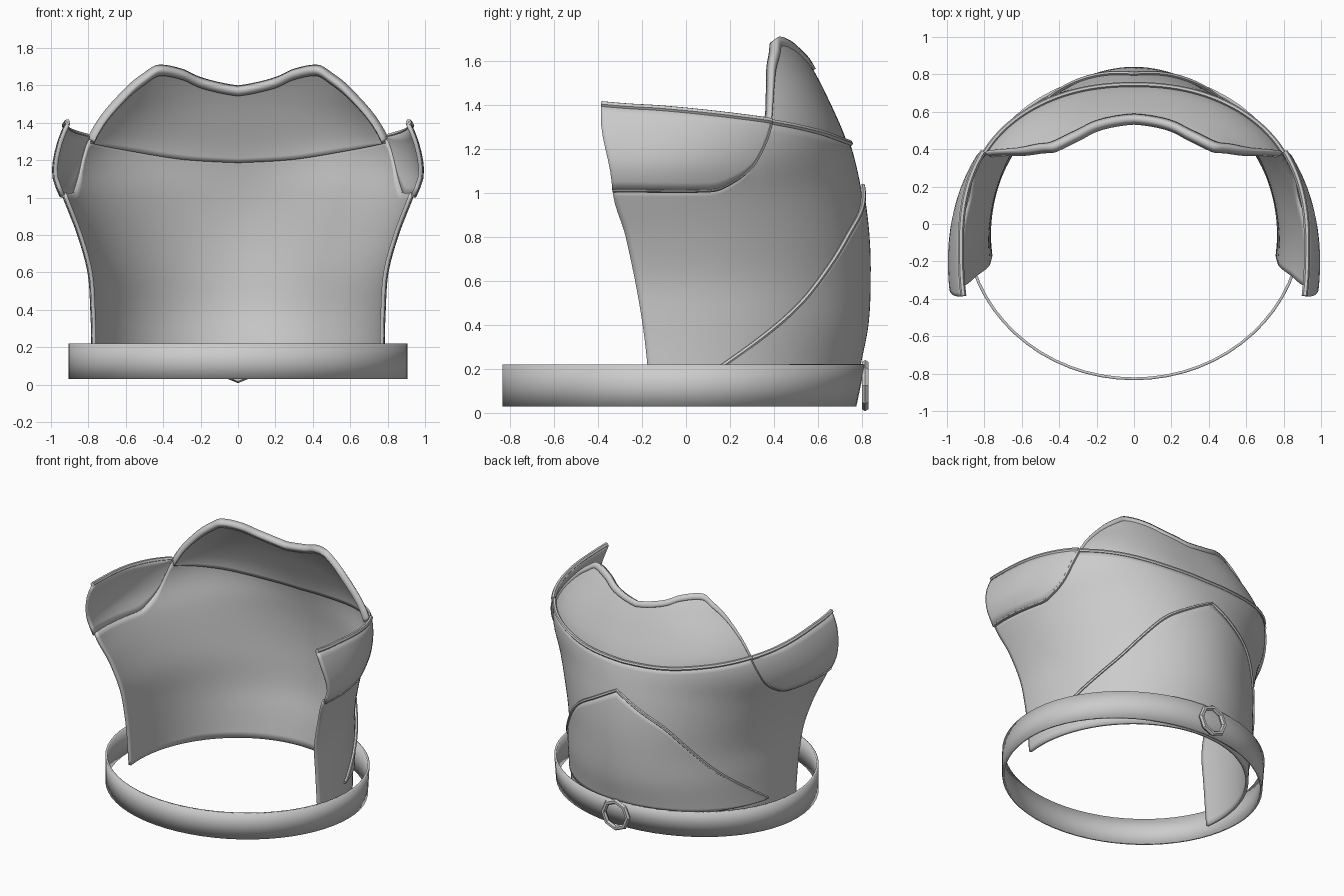
import bpy, math
from mathutils import Vector

if "Cube" in bpy.data.objects:
    bpy.data.objects.remove(bpy.data.objects["Cube"])

steel = bpy.data.materials.new("grey steel")
steel.use_nodes = True
GREY = (0.6, 0.6, 0.6, 1)
steel.diffuse_color = GREY
steel.node_tree.nodes["Principled BSDF"].inputs["Base Color"].default_value = GREY

HALF = math.pi / 2
EDGE = -0.135       # angle of the open edges
SHOULDER = 0.617    # angle where the armhole meets the chest line


def curve(*pts):
    """Smooth function through the given points."""
    n = len(pts)
    tan = []
    for i in range(n):
        a, b = pts[max(i - 1, 0)], pts[min(i + 1, n - 1)]
        tan.append((b[1] - a[1]) / (b[0] - a[0]))

    def f(x):
        x = min(max(x, pts[0][0]), pts[-1][0])
        i = next(k for k in range(n - 1) if x <= pts[k + 1][0])
        (x0, y0), (x1, y1) = pts[i], pts[i + 1]
        h = x1 - x0
        u = (x - x0) / h
        w = u * u * (3 - 2 * u)
        return (y0 * (1 - w) + y1 * w + h * u * (1 - u) ** 2 * tan[i]
                - h * u * u * (1 - u) * tan[i + 1])
    return f


# Body cross-section by height: half width, chest depth, centre, squareness
width = curve((0.03, 0.785), (0.22, 0.785), (0.4, 0.79), (0.6, 0.805), (0.8, 0.86), (1.0, 0.937),
              (1.12, 0.98), (1.27, 0.96), (1.4, 0.91), (1.47, 0.87), (1.58, 0.8), (1.72, 0.74))
depth = curve((0.03, 0.755), (0.22, 0.785), (0.4, 0.82), (0.6, 0.83), (0.8, 0.825), (1.0, 0.8),
              (1.23, 0.745), (1.45, 0.65), (1.6, 0.57), (1.72, 0.49))
centre = curve((0.03, -0.05), (0.4, -0.08), (0.8, -0.15), (1.0, -0.2), (1.72, -0.2))
square = curve((0.03, 2), (1.05, 2), (1.35, 2.5), (1.72, 2.5))

# Edge heights by angle, the same on both sides
top_half = curve((EDGE, 1.02), (0.31, 1.02), (0.39, 1.04), (0.52, 1.13), (0.59, 1.27),
                 (SHOULDER, 1.33), (0.695, 1.47), (0.794, 1.58), (0.937, 1.66), (1.04, 1.7),
                 (1.247, 1.68), (1.385, 1.635), (HALF, 1.59))
band_half = curve((EDGE, 1.4), (0.42, 1.345), (SHOULDER, 1.325), (0.987, 1.28),
                  (1.3, 1.24), (HALF, 1.225))
vee_half = curve((0.25, 0.2), (0.472, 0.33), (0.734, 0.5), (0.949, 0.67), (1.15, 0.82),
                 (1.37, 0.93), (HALF, 1.03))


def both(f):
    return lambda t: f(min(t, math.pi - t))


top, band, vee = both(top_half), both(band_half), both(vee_half)


def spow(v, p):
    return math.copysign(abs(v) ** p, v)


def surface(t, z):
    e = 2 / square(z)
    return Vector((width(z) * spow(math.cos(t), e),
                   centre(z) + (depth(z) - centre(z)) * spow(math.sin(t), e), z))


def shell(t, z, out=0.0):
    d = 0.02
    normal = (surface(t + d, z) - surface(t - d, z)).cross(
        surface(t, z + d) - surface(t, z - d)).normalized()
    return surface(t, z) + normal * out


def finish(ob, angle=35):
    ob.data.materials.clear()
    ob.data.materials.append(steel)
    bpy.ops.object.select_all(action='DESELECT')
    ob.select_set(True)
    bpy.context.view_layer.objects.active = ob
    if ob.type == 'CURVE':
        bpy.ops.object.convert(target='MESH')
        ob = bpy.context.object
    bpy.ops.object.shade_smooth_by_angle(angle=math.radians(angle))
    return ob


def grid(name, point, cols, rows, thick, closed=False):
    verts = [point(i / cols, j / rows) for i in range(cols + (not closed)) for j in range(rows + 1)]
    total, r = len(verts), rows + 1
    faces = [tuple(k % total for k in (i * r + j, (i + 1) * r + j, (i + 1) * r + j + 1, i * r + j + 1))
             for i in range(cols) for j in range(rows)]
    me = bpy.data.meshes.new(name)
    me.from_pydata(verts, [], faces)
    ob = bpy.data.objects.new(name, me)
    bpy.context.collection.objects.link(ob)
    finish(ob)
    mod = ob.modifiers.new("thickness", 'SOLIDIFY')
    mod.thickness, mod.offset = thick, -1
    return ob


def sheet(name, t0, t1, low, high, out, thick, cols=80, rows=16):
    def point(u, v):
        t = t0 + (t1 - t0) * u
        a, b = low(t), high(t)
        return shell(t, a + (b - a) * v, out)
    return grid(name, point, cols, rows, thick)


def trim(name, t0, t1, height, out, radius, steps=72):
    cu = bpy.data.curves.new(name, 'CURVE')
    cu.dimensions = '3D'
    cu.bevel_depth, cu.bevel_resolution, cu.use_fill_caps = radius, 1, True
    sp = cu.splines.new('POLY')
    sp.points.add(steps)
    for i, p in enumerate(sp.points):
        t = t0 + (t1 - t0) * i / steps
        p.co = (*shell(t, height(t), out), 1)
    ob = bpy.data.objects.new(name, cu)
    bpy.context.collection.objects.link(ob)
    finish(ob)


# Main breastplate and the collar that rises from behind it
sheet("breastplate", EDGE, math.pi - EDGE, lambda t: 0.03,
      lambda t: min(top(t), band(t)), 0, 0.02, 120, 28)
sheet("collar", SHOULDER, math.pi - SHOULDER, lambda t: band(t) - 0.03, top, -0.012, 0.02)
sheet("collar_rim", SHOULDER, math.pi - SHOULDER, lambda t: top(t) - 0.025,
      lambda t: top(t) + 0.01, 0, 0.045, 80, 2)
trim("chest_lip", SHOULDER, math.pi - SHOULDER, band, 0.0, 0.013)

# Side guards over the armholes, with raised lips
for side, t0, t1 in (("left", EDGE, SHOULDER), ("right", math.pi - SHOULDER, math.pi - EDGE)):
    sheet(side + "_guard", t0, t1, lambda t: top(t) - 0.01, band, 0.014, 0.022, 40, 8)
    trim(side + "_guard_lip", t0, t1, band, 0.01, 0.015, 40)
    trim(side + "_armhole_lip", t0, t1, lambda t: top(t) - 0.005, 0.003, 0.013, 40)

# Pointed belly plate with its raised border
sheet("belly_plate", 0.25, math.pi - 0.25, lambda t: 0.19, vee, 0.01, 0.012)
trim("belly_border", 0.25, math.pi - 0.25, vee, 0.01, 0.011)


# Belt hoop
def belt_point(u, v):
    t = 2 * math.pi * u
    y = math.sin(t)
    reach = 0.775 + 0.04 * v if y > 0 else 0.835
    return Vector((0.905 * math.cos(t), reach * y, 0.03 + 0.19 * v))


grid("belt", belt_point, 64, 2, 0.015, True)

# Eight-sided buckle ring
bpy.ops.mesh.primitive_torus_add(major_segments=8, minor_segments=6, major_radius=0.098,
                                 minor_radius=0.018, location=(0, 0.815, 0.124),
                                 rotation=(HALF, 0, 0))
buckle = bpy.context.object
buckle.name = "buckle"
buckle.rotation_euler = (HALF, 0, 0)
finish(buckle, 20)
